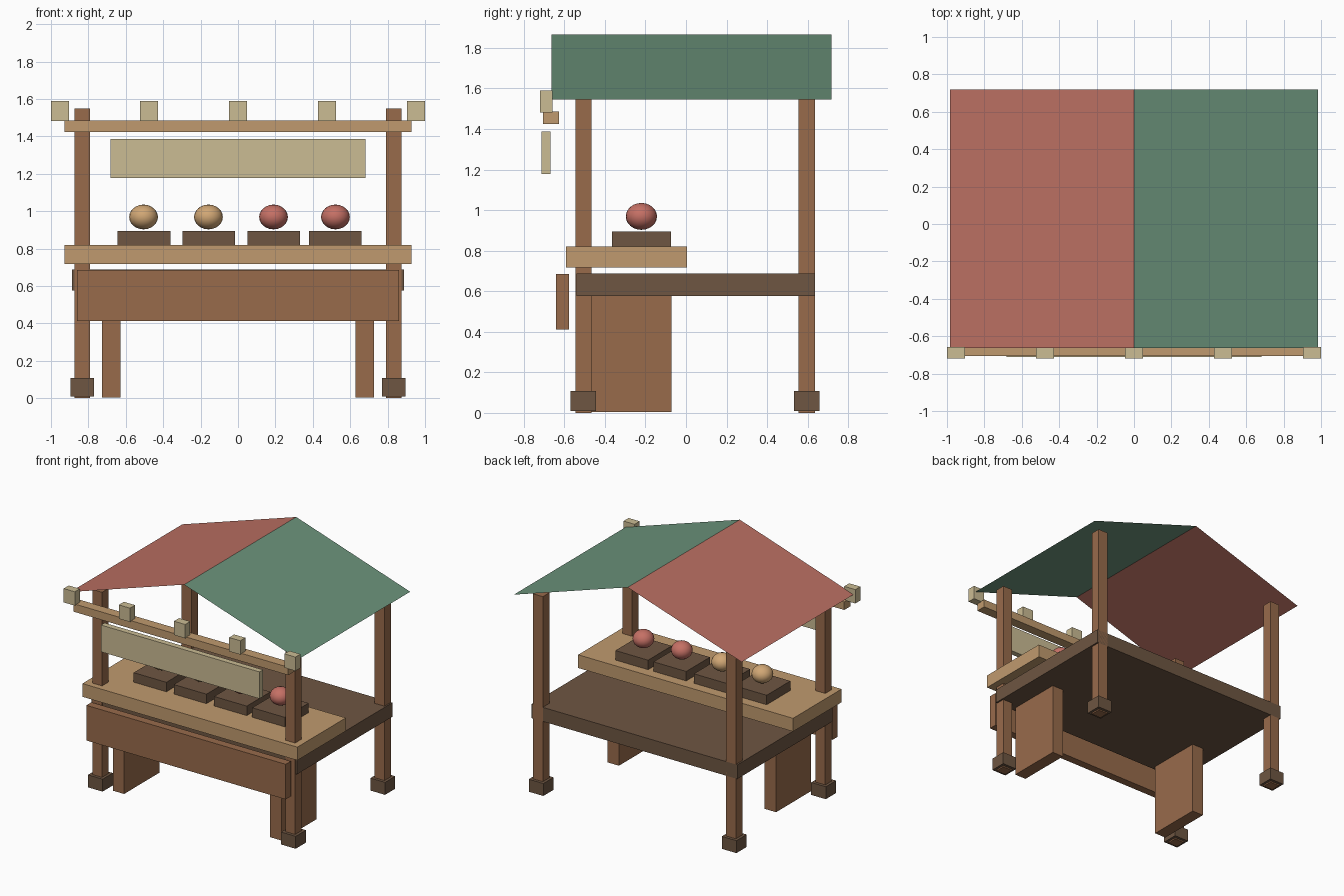
import bpy
import bmesh

cube = bpy.data.objects.get("Cube")
if cube:
    bpy.data.objects.remove(cube, do_unlink=True)


def material(name, rgb):
    """Flat material from 0-255 display values, stored as linear."""
    lin = [(c / 255 / 12.92) if c < 11 else ((c / 255 + 0.055) / 1.055) ** 2.4 for c in rgb]
    mat = bpy.data.materials.new(name)
    mat.use_nodes = True
    mat.diffuse_color = (*lin, 1)
    mat.node_tree.nodes["Principled BSDF"].inputs["Base Color"].default_value = (*lin, 1)
    return mat


wood = material("brown wood", (152, 107, 75))
dark = material("dark wood", (110, 86, 66))
pale = material("pale wood", (192, 154, 110))
cream = material("cream board", (203, 188, 148))
red = material("red cloth", (186, 111, 98))
green = material("green cloth", (107, 147, 123))
red_fruit = material("red fruit", (197, 112, 101))
gold_fruit = material("golden fruit", (209, 167, 117))


def add_object(name, bm, mat):
    mesh = bpy.data.meshes.new(name)
    bm.to_mesh(mesh)
    bm.free()
    mesh.materials.append(mat)
    obj = bpy.data.objects.new(name, mesh)
    bpy.context.collection.objects.link(obj)
    return obj


def box(name, mat, xs, ys, zs):
    """Box spanning the given (low, high) ranges."""
    bm = bmesh.new()
    bmesh.ops.create_cube(bm, size=1)
    for v in bm.verts:
        v.co = [sum(r) / 2 + c * (r[1] - r[0]) for c, r in zip(v.co, (xs, ys, zs))]
    return add_object(name, bm, mat)


def around(c, half):
    return (c - half, c + half)


# Corner posts with feet, and counter legs
for side, s in (("left", 1), ("right", -1)):
    for end, y in (("front", -0.506), ("back", 0.595)):
        x = s * 0.833
        box(f"{end}_{side}_post", wood, around(x, 0.042), around(y, 0.04), (0, 1.55))
        box(f"{end}_{side}_foot", dark, around(x, 0.063), around(y, 0.063), (0.01, 0.107))
    box(f"{side}_counter_leg", wood, around(s * 0.678, 0.049), (-0.505, -0.072), (0.005, 0.6))

# Deck, counter and front apron
box("deck", dark, around(0, 0.887), (-0.54, 0.635), (0.577, 0.687))
box("counter", pale, around(0, 0.927), (-0.593, 0.005), (0.717, 0.82))
box("front_apron", wood, around(0, 0.86), (-0.64, -0.577), (0.412, 0.686))

# Crates with one fruit each
displays = ((-0.503, -0.505, gold_fruit), (-0.157, -0.158, gold_fruit),
            (0.191, 0.19, red_fruit), (0.52, 0.521, red_fruit))
for i, (crate_x, fruit_x, mat) in enumerate(displays, 1):
    box(f"crate_{i}", dark, around(crate_x, 0.141), around(-0.22, 0.146), (0.82, 0.894))
    bm = bmesh.new()
    bmesh.ops.create_uvsphere(bm, u_segments=20, v_segments=12, radius=0.077)
    bmesh.ops.scale(bm, vec=(1, 1, 0.86), verts=bm.verts)
    bmesh.ops.translate(bm, vec=(fruit_x, -0.22, 0.969), verts=bm.verts)
    for f in bm.faces:
        f.smooth = True
    add_object(f"fruit_{i}", bm, mat)

# Front beam with blocks, and blank hanging board
box("front_beam", pale, around(0, 0.927), (-0.705, -0.626), (1.424, 1.486))
box("hanging_board", cream, around(0, 0.683), (-0.712, -0.668), (1.178, 1.387))
for i in range(5):
    box(f"beam_block_{i + 1}", cream, around((i - 2) * 0.476, 0.048), (-0.72, -0.658), (1.482, 1.59))

# Two thin cloth roof panels meeting at the ridge
for name, s, mat in (("left_roof", 1, green), ("right_roof", -1, red)):
    bm = bmesh.new()
    corners = [(0, -0.663), (s * 0.983, -0.663), (s * 0.983, 0.718), (0, 0.718)]
    face = bm.faces.new([bm.verts.new((x, y, 1.546 if x else 1.866)) for x, y in corners])
    face.normal_update()
    if face.normal.z < 0:
        face.normal_flip()
    add_object(name, bm, mat)
